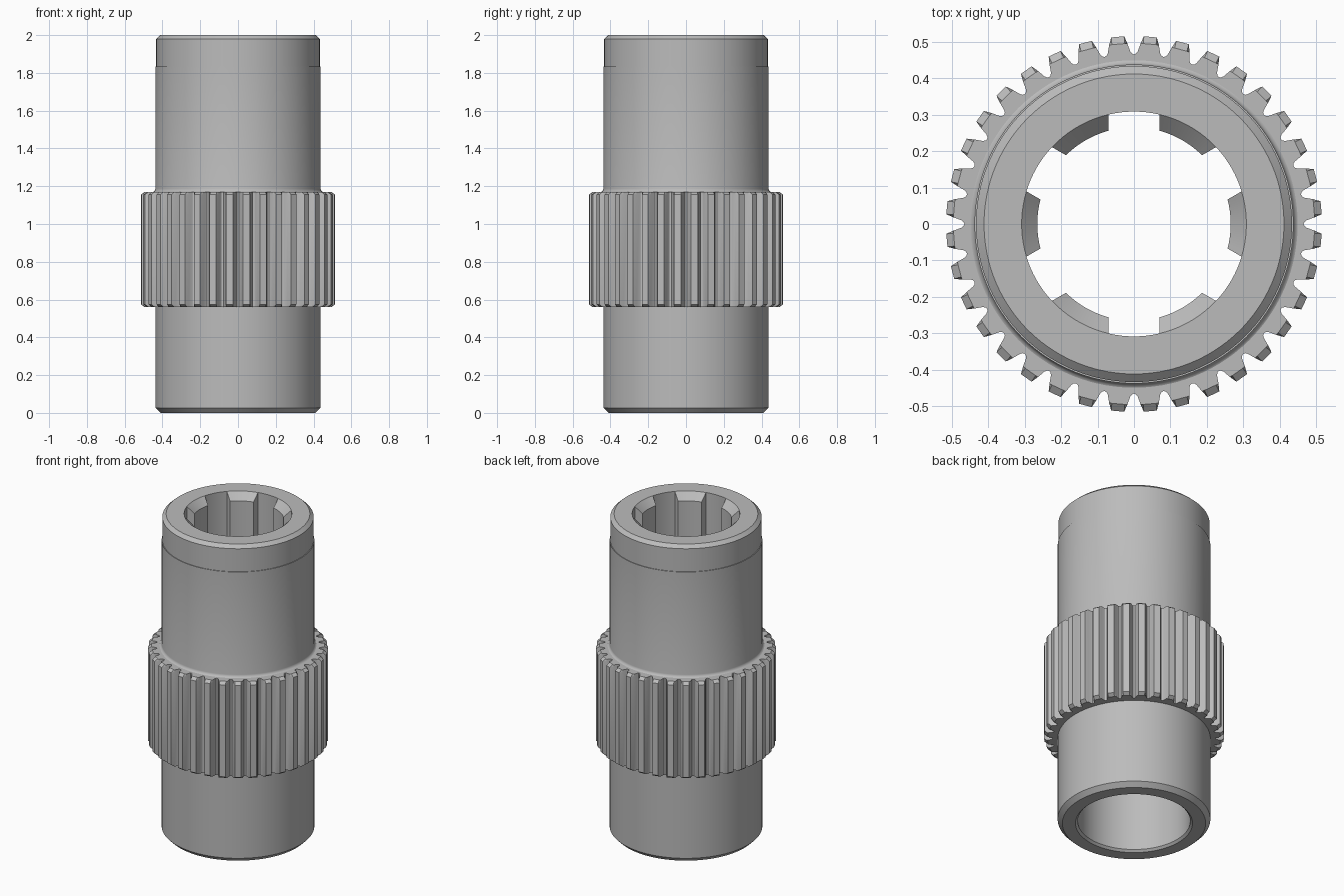
import bpy, bmesh
from math import sin, cos, asin, radians, tau

cube = bpy.data.objects.get("Cube")
if cube:
    bpy.data.objects.remove(cube)

steel = bpy.data.materials.new("grey steel")
steel.use_nodes = True
GREY = (0.5, 0.5, 0.5, 1)
steel.diffuse_color = GREY
steel.node_tree.nodes["Principled BSDF"].inputs["Base Color"].default_value = GREY


def arc(radius, start, end, steps):
    return [(radius, start + (end - start) * i / steps) for i in range(steps + 1)]


def repeat(section, count):
    """Copy a polar section around the axis."""
    return [(r, a + tau * k / count) for k in range(count) for r, a in section]


def loft(name, rings):
    """Skin a closed series of (polar outline, height) rings."""
    bm = bmesh.new()
    loops = [[bm.verts.new((r * cos(a), r * sin(a), z)) for r, a in outline]
             for outline, z in rings]
    for j, low in enumerate(loops):
        high = loops[(j + 1) % len(loops)]
        for i in range(len(low)):
            n = (i + 1) % len(low)
            bm.faces.new((low[i], low[n], high[n], high[i]))
    bmesh.ops.remove_doubles(bm, verts=bm.verts, dist=0.0001)
    bmesh.ops.recalc_face_normals(bm, faces=bm.faces)
    mesh = bpy.data.meshes.new(name)
    bm.to_mesh(mesh)
    bm.free()
    mesh.materials.append(steel)
    obj = bpy.data.objects.new(name, mesh)
    bpy.context.collection.objects.link(obj)
    bpy.ops.object.select_all(action='DESELECT')
    obj.select_set(True)
    bpy.context.view_layer.objects.active = obj
    bpy.ops.object.shade_smooth_by_angle(angle=radians(28))
    return obj


# Splined bore: six parallel-sided grooves between inward teeth
GROOVE_R, TOOTH_R, HALF_WIDTH = 0.308, 0.265, 0.07
outer_a = asin(HALF_WIDTH / GROOVE_R)
inner_a = asin(HALF_WIDTH / TOOTH_R)
shift = tau / 12
groove = arc(GROOVE_R, shift - outer_a, shift + outer_a, 8)
spline = repeat(groove + arc(TOOTH_R, shift + inner_a, shift + tau / 6 - inner_a, 9), 6)
rim = repeat(groove + arc(GROOVE_R, shift + outer_a, shift + tau / 6 - outer_a, 9), 6)


def circle(radius):
    return [(radius, a) for r, a in spline]


# Sleeve: outer wall upward, then the bore downward
outer_wall = [(0.335, 0), (0.41, 0), (0.437, 0.027), (0.437, 1.187),
              (0.437, 1.835), (0.433, 1.835), (0.433, 1.98), (0.411, 2)]
fillet = [(0.457 - 0.02 * sin(t * tau / 16), 1.188 - 0.02 * cos(t * tau / 16))
          for t in range(4)]
outer_wall[3:3] = [(0.437, 1.168)] + fillet
sleeve_rings = [(circle(r), z) for r, z in outer_wall]
sleeve_rings += [(rim, 2), (spline, 1.957), (spline, 0.95),
                 (circle(0.322), 0.95), (circle(0.322), 0.013)]
loft("splined_sleeve", sleeve_rings)

# Toothed collar with chamfered tooth ends
TEETH, CHAMFER_R, TIP_R = 36, 0.495, 0.515
half_tooth = [(0.465, 4.9), (0.467, 4.3), (0.473, 3.75),
              (CHAMFER_R, 2.9), (TIP_R, 2.0)]
side = [(r, radians(a)) for r, a in half_tooth]
tooth = [(r, radians(5) - a) for r, a in side] + \
        [(r, radians(5) + a) for r, a in reversed(side)]
full = repeat(tooth, TEETH)
clipped = [(min(r, CHAMFER_R), a) for r, a in full]
hub = [(0.42, a) for r, a in full]
LOW, HIGH, BEVEL = 0.56, 1.17, 0.015
loft("toothed_collar", [(hub, LOW), (clipped, LOW), (full, LOW + BEVEL),
                        (full, HIGH - BEVEL), (clipped, HIGH), (hub, HIGH)])
